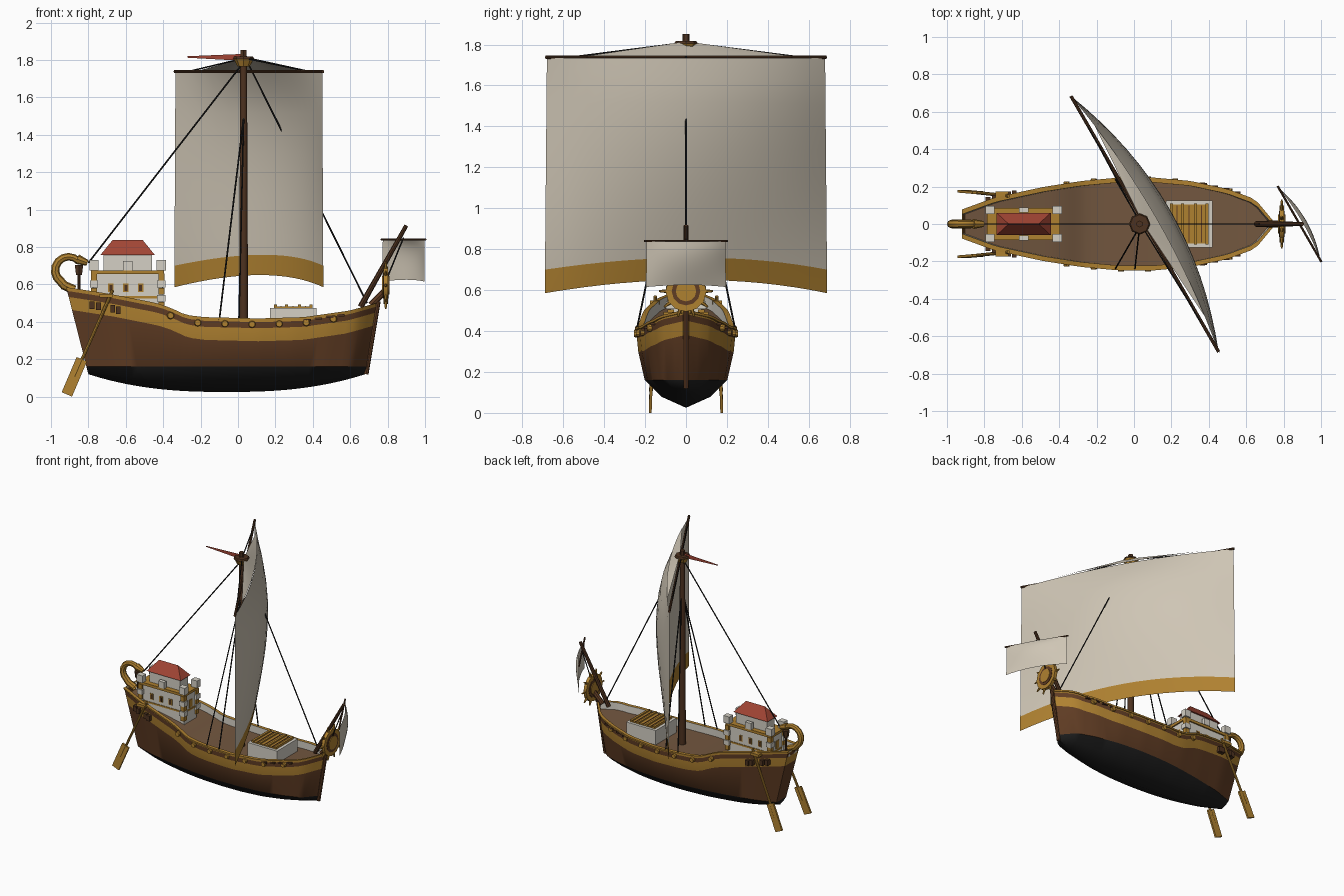
import bpy, bmesh, math
from mathutils import Vector, Matrix

cube = bpy.data.objects.get("Cube")
if cube:
    bpy.data.objects.remove(cube)

COLOURS = {
    "gold": (0.43, 0.22, 0.03), "hull brown": (0.115, 0.045, 0.017),
    "spar brown": (0.075, 0.032, 0.014), "deck brown": (0.17, 0.095, 0.05),
    "pitch black": (0.012, 0.012, 0.012), "sail cloth": (0.62, 0.56, 0.46),
    "whitewash": (0.66, 0.63, 0.56), "roof red": (0.36, 0.06, 0.035)}
MATS = {}
for label, rgb in COLOURS.items():
    m = bpy.data.materials.new(label)
    m.use_nodes = True
    m.diffuse_color = (*rgb, 1)
    m.node_tree.nodes["Principled BSDF"].inputs["Base Color"].default_value = (*rgb, 1)
    MATS[label] = m


def finish(name, bm, mats, smooth=False):
    bmesh.ops.recalc_face_normals(bm, faces=bm.faces)
    me = bpy.data.meshes.new(name)
    bm.to_mesh(me)
    bm.free()
    for label in mats:
        me.materials.append(MATS[label])
    ob = bpy.data.objects.new(name, me)
    bpy.context.collection.objects.link(ob)
    if smooth:
        bpy.ops.object.select_all(action='DESELECT')
        ob.select_set(True)
        bpy.context.view_layer.objects.active = ob
        bpy.ops.object.shade_smooth_by_angle(angle=math.radians(35))
    return ob


def box(name, mat, x, y, z):
    """Box from (min, max) pairs."""
    bm = bmesh.new()
    size = [b - a for a, b in (x, y, z)]
    mid = [(a + b) / 2 for a, b in (x, y, z)]
    bmesh.ops.create_cube(bm, size=1, matrix=Matrix.Translation(mid) @ Matrix.Diagonal((*size, 1)))
    return finish(name, bm, [mat])


def rod(name, mat, a, b, r1, r2=None, sides=8):
    """Tapered rod between two points."""
    a, b = Vector(a), Vector(b)
    d = b - a
    bm = bmesh.new()
    rot = d.to_track_quat('Z', 'Y').to_matrix().to_4x4()
    bmesh.ops.create_cone(bm, cap_ends=True, segments=sides, radius1=r1,
                          radius2=r1 if r2 is None else r2, depth=d.length,
                          matrix=Matrix.Translation((a + b) / 2) @ rot)
    return finish(name, bm, [mat], sides > 6)


def grid(name, rows, mats, pick, smooth=True):
    """Skin rows of points; pick(row, column) gives the material slot."""
    bm = bmesh.new()
    vs = [[bm.verts.new(p) for p in row] for row in rows]
    for i in range(len(rows) - 1):
        for j in range(len(rows[0]) - 1):
            f = bm.faces.new((vs[i][j], vs[i + 1][j], vs[i + 1][j + 1], vs[i][j + 1]))
            f.material_index = pick(i, j)
    bmesh.ops.remove_doubles(bm, verts=bm.verts, dist=0.0002)
    return finish(name, bm, mats, smooth)


def at(table, x):
    for (x0, y0), (x1, y1) in zip(table, table[1:]):
        if x <= x1:
            return y0 + (y1 - y0) * max(0, (x - x0) / (x1 - x0))
    return table[-1][1]


# Hull: half section lofted from stern to bow, then mirrored
SHEER = [(-.92, .585), (-.7, .55), (-.45, .5), (-.38, .475), (-.3, .437),
         (-.2, .425), (.1, .418), (.35, .425), (.6, .46), (.74, .5)]
BEAM = [(-.92, .07), (-.75, .135), (-.5, .19), (-.3, .222), (-.1, .24),
        (.1, .24), (.3, .222), (.5, .18), (.65, .125), (.74, .014)]
BANDS = [4, 4, 1, 0, 1, 0, 0, 0, 0, 5, 3]
HULL_MATS = ["gold", "hull brown", "spar brown", "deck brown", "pitch black", "whitewash"]


def section(t):
    xr = -.92 + 1.66 * t
    top, w = at(SHEER, xr), at(BEAM, xr)
    keel = .025 + .095 * abs(2 * t - 1) ** 2.5
    inner = max(w - .018, .002)
    half = [(0, keel), (.5 * w, keel + .4 * (.16 - keel)), (.84 * w, .16), (.97 * w, top - .122),
            (w, top - .052), (w, top - .02), (w, top - .012), (w + .008, top - .012),
            (w + .008, top), (inner, top), (inner, top - .055), (0, top - .055)]
    pts = []
    for y, z in half:
        k = max(z - .12, 0)
        xs, xb = -.8 - .255 * k, .68 + .158 * k
        pts.append(Vector((xs + (xb - xs) * t, y, z)))
    return pts


N = 44
rows = [section(i / N) for i in range(N + 1)]
flat = lambda row: [Vector((p.x, 0, p.z)) for p in row]
rows = [flat(rows[0])] + rows + [flat(rows[-1])]
hull = grid("hull", rows, HULL_MATS, lambda i, j: BANDS[j])
mirror = hull.modifiers.new("mirror", 'MIRROR')
mirror.use_axis = (False, True, False)
rod("stem_post", "hull brown", (.685, 0, .12), (.75, 0, .51), .013)

for s, side in ((1, "left"), (-1, "right")):
    # Round bosses along the wale
    for i in range(7):
        x = -.36 + .145 * i
        y, z = at(BEAM, x), at(SHEER, x) - .032
        rod(f"{side}_boss_{i}", "gold", (x, s * (y - .01), z), (x, s * (y + .014), z), .021, .016, 10)
    # Small dark wale blocks towards the bow and brackets at the stern
    for i, x in enumerate((.37, .43, .49, .55)):
        y, z = at(BEAM, x), at(SHEER, x) - .012
        box(f"{side}_cleat_{i}", "spar brown", (x - .02, x + .02), sorted((s * (y - .01), s * (y + .011))), (z - .012, z))
    for i, x in enumerate((-.78, -.745, -.67, -.64)):
        y, z = at(BEAM, x), at(SHEER, x) - .075
        box(f"{side}_bracket_{i}", "spar brown", (x - .013, x + .013), sorted((s * (y - .03), s * (y + .02))), (z - .02, z + .02))
    box(f"{side}_oar_mount", "gold", (-.74, -.67), sorted((s * .13, s * .175)), (.53, .55))
    # Steering oar
    top, neck, tip = Vector((-.67, s * .15, .57)), Vector((-.835, s * .168, .2)), Vector((-.915, s * .175, .012))
    rod(f"{side}_oar_shaft", "gold", top, neck.lerp(tip, .5), .009)
    blade = rod(f"{side}_oar_blade", "gold", neck, tip, .042, .042, 4)
    bm = bmesh.new()
    d = (tip - neck).normalized()
    across = Vector((0, 1, 0)).cross(d).normalized()
    for v in blade.data.vertices:
        off = v.co - neck
        along = off.dot(d)
        wide = 1 if off.dot(across) > .001 else -1
        thick = 1 if off.y - along * d.y > 0 else -1
        v.co = neck + d * along + across * wide * .03 + Vector((0, thick * .007, 0))
    bm.from_mesh(blade.data)
    bmesh.ops.remove_doubles(bm, verts=bm.verts, dist=.0001)
    bmesh.ops.delete(bm, geom=bm.verts, context='VERTS')
    hull_pts = [neck + d * a + across * b + Vector((0, c, 0))
                for a in (0, (tip - neck).length) for b in (-.03, .03) for c in (-.007, .007)]
    bmesh.ops.convex_hull(bm, input=[bm.verts.new(p) for p in hull_pts])
    bm.to_mesh(blade.data)
    bm.free()
    # Shrouds
    for i, x in enumerate((-.1, .005)):
        rod(f"{side}_shroud_{i}", "pitch black", (x, s * .24, .41), (.03, s * .015, 1.49), .0045, sides=6)

# Stern castle
box("castle_walls", "whitewash", (-.775, -.405), (-.075, .075), (.43, .66))
box("castle_cornice", "gold", (-.785, -.395), (-.085, .085), (.655, .675))
box("castle_string", "gold", (-.78, -.4), (-.079, .079), (.525, .537))
for cx in (-.77, -.41):
    for cy in (-.075, .075):
        for k in range(5):
            r = .022 if k % 2 else .016
            z = .47 + .038 * k
            box("castle_quoin", "whitewash" if k % 2 else "gold", (cx - r, cx + r), (cy - r, cy + r), (z, z + .036))
        box("castle_merlon", "whitewash", (cx - .025, cx + .025), (cy - .022, cy + .022), (.675, .73))
for cy in (-.075, .075):
    box("middle_merlon", "whitewash", (-.615, -.565), (cy - .014, cy + .014), (.675, .725))
    for x in (-.68, -.6, -.52):
        box("castle_window", "gold", (x - .014, x + .014), (cy - .004, cy + .004), (.56, .605))
        box("window_opening", "spar brown", (x - .008, x + .008), (cy - .006, cy + .006), (.565, .598))
for cx in (-.775, -.405):
    box("castle_end_window", "gold", (cx - .004, cx + .004), (-.018, .018), (.545, .605))
box("castle_house", "whitewash", (-.72, -.46), (-.048, .048), (.67, .765))
bm = bmesh.new()
roof = [(x, y, .758) for x in (-.735, -.445) for y in (-.06, .06)] + [(-.67, 0, .838), (-.51, 0, .838)]
bmesh.ops.convex_hull(bm, input=[bm.verts.new(p) for p in roof])
finish("castle_roof", bm, ["roof red"])

# Curled stern ornament
C = Vector((-.905, 0, .675))
curl = [Vector((-.875, 0, .57)), Vector((-.93, 0, .595))]
curl += [C + Vector((math.cos(a), 0, math.sin(a))) * .073 for a in [math.radians(235 - 24 * i) for i in range(9)]]
curl += [Vector((-.825, 0, .725))]
ring_rows = []
for i, p in enumerate(curl):
    t = (curl[min(i + 1, len(curl) - 1)] - curl[max(i - 1, 0)]).normalized()
    n = Vector((-t.z, 0, t.x))
    r = .025 - .0006 * i
    ring_rows.append([p + (n * math.cos(a) + Vector((0, 1, 0)) * math.sin(a)) * r
                      for a in [math.tau * k / 8 for k in range(9)]])
ring_rows = [[curl[0]] * 9] + ring_rows + [[curl[-1]] * 9]
bm_rows = grid("stern_curl", ring_rows[1:-1], ["gold"], lambda i, j: 0)
rod("curl_head", "gold", (-.86, 0, .735), (-.805, 0, .715), .027, .016)
rod("stern_lantern", "spar brown", (-.85, 0, .65), (-.85, 0, .705), .018, .026, 6)
rod("lantern_post", "spar brown", (-.85, 0, .54), (-.85, 0, .65), .008)

# Hatch with slatted cover
box("hatch_coaming", "whitewash", (.17, .42), (-.125, .125), (.36, .475))
box("hatch_cover", "gold", (.192, .398), (-.105, .105), (.47, .482))
for x in (.2, .26, .33, .39):
    box("hatch_batten", "gold", (x - .008, x + .008), (-.11, .11), (.48, .492))
for x in (.23, .295, .36):
    box("hatch_seam", "hull brown", (x - .003, x + .003), (-.1, .1), (.48, .485))

# Mast, top and pennant
rod("mast", "spar brown", (.03, 0, .36), (.03, 0, 1.82), .024, .018, 12)
rod("mast_top_cup", "gold", (.03, 0, 1.765), (.03, 0, 1.81), .032, .055, 8)
rod("mast_top_floor", "spar brown", (.03, 0, 1.805), (.03, 0, 1.818), .057, .05, 8)
rod("masthead", "spar brown", (.03, 0, 1.81), (.03, 0, 1.852), .018, .018, 6)
grid("pennant", [[(.02, 0, 1.832), (-.27, 0, 1.82)], [(.02, 0, 1.796), (-.27, 0, 1.812)]],
     ["roof red"], lambda i, j: 0)

# Main yard and sails
ALONG, AHEAD = Vector((.5, -.866, 0)), Vector((.866, .5, 0))


def sail(name, centre, hw, top, bottom, belly, rise, band):
    rows = []
    for k in range(11):
        v = k / 10
        row = []
        for i in range(17):
            u = i / 8 - 1
            b = belly * (1 - u * u) * (.45 + .55 * math.sin(math.pi * v ** .7))
            p = centre + ALONG * u * hw * (1 + .015 * v) + AHEAD * b
            p.z = top + (bottom + rise * (1 - u * u) - top) * v
            row.append(p)
        rows.append(row)
    grid(name, rows, ["sail cloth", "gold"], lambda i, j: 1 if band and i == 9 else 0)
    return rows[0]


MID = Vector((.058, 0, 1.738))
rod("main_yard", "spar brown", MID - ALONG * .79, MID + ALONG * .79, .009)
head = sail("main_sail", MID, .785, 1.735, .585, .155, .065, True)
apex = Vector((.05, 0, 1.815))
base = [p + Vector((0, 0, .008)) for p in head[2:-2]]
grid("top_sail", [base, [p.lerp(apex, .5) for p in base], [apex] * len(base)], ["sail cloth"], lambda i, j: 0)
for s in (-1, 1):
    rod("yard_lift", "pitch black", MID + ALONG * s * .65, (.035, 0, 1.81), .004, sides=6)
rod("backstay", "pitch black", (.02, 0, 1.775), (-.8, 0, .715), .0045, sides=6)
rod("forestay", "pitch black", (.05, 0, 1.79), (.69, 0, .5), .0045, sides=6)

# Bow spar with its small sail
rod("bow_spar", "spar brown", (.655, 0, .48), (.9, 0, .915), .016, .011)
BOW = Vector((.885, 0, .84))
rod("bow_yard", "spar brown", BOW - ALONG * .235, BOW + ALONG * .235, .006)
sail("bow_sail", BOW, .222, .838, .615, .04, .01, False)
rod("bow_sheet", "pitch black", (.8, 0, .64), (.885, 0, .85), .004, sides=6)

# Spiked round bow ornament
HUB = Vector((.79, 0, .595))
rod("bow_disc", "gold", HUB - Vector((.012, 0, 0)), HUB + Vector((.012, 0, 0)), .1, .1, 12)
rod("bow_disc_inset", "hull brown", HUB - Vector((.015, 0, 0)), HUB + Vector((.015, 0, 0)), .07, .07, 12)
rod("bow_disc_hub", "gold", HUB - Vector((.02, 0, 0)), HUB + Vector((.02, 0, 0)), .05, .05, 12)
for i in range(10):
    a = math.tau * i / 10
    d = Vector((0, math.cos(a), math.sin(a)))
    rod(f"bow_spike_{i}", "gold", HUB + d * .06, HUB + d * .132, .014, .005, 6)
rod("disc_arm", "hull brown", (.71, 0, .49), (.79, 0, .57), .018)
